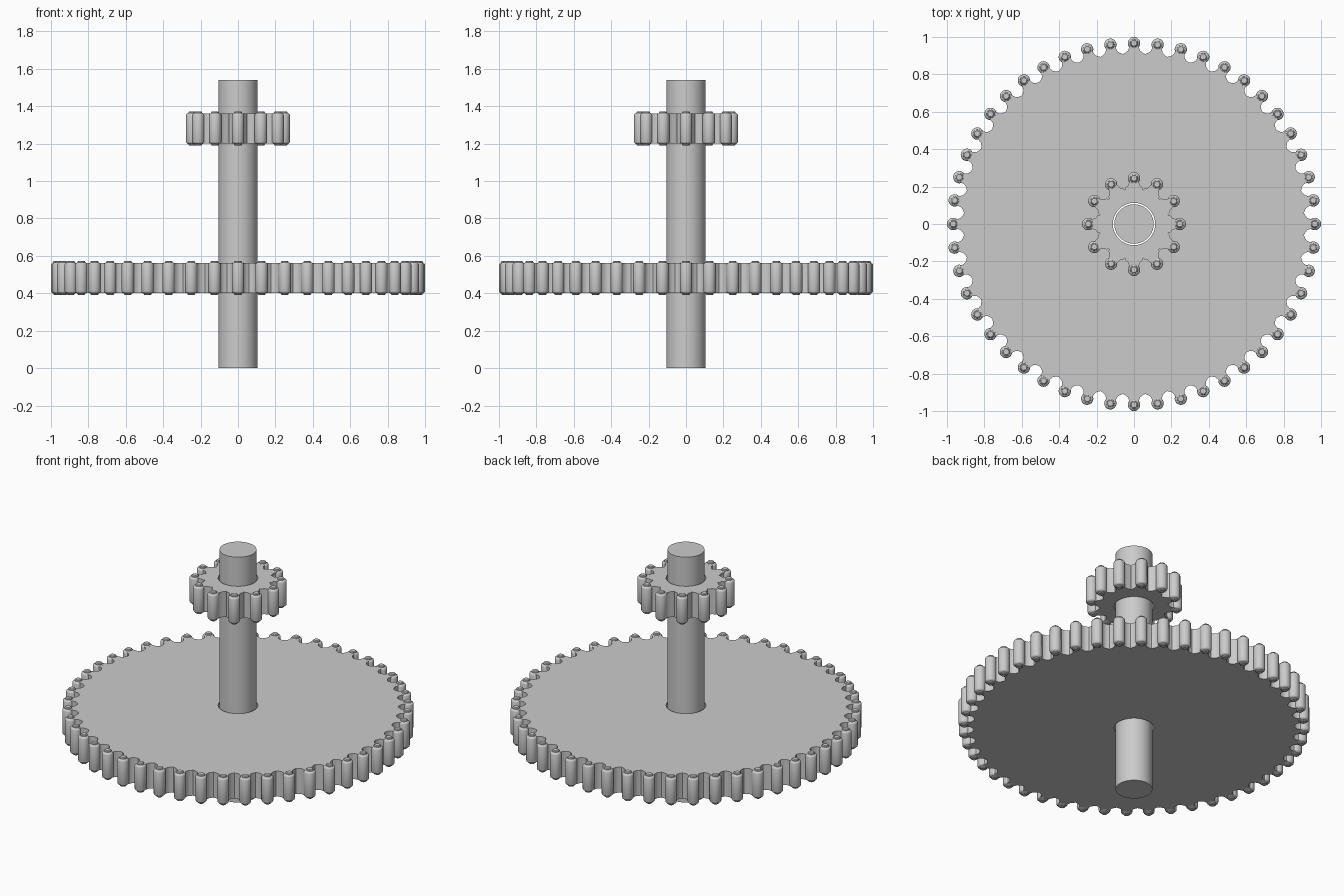
import bpy, bmesh, math
from math import sin, cos, pi

if "Cube" in bpy.data.objects:
    bpy.data.objects.remove(bpy.data.objects["Cube"])

PIN_R, HOLE_R = 0.033, 0.113

def finish(name, bm):
    bmesh.ops.recalc_face_normals(bm, faces=bm.faces)
    me = bpy.data.meshes.new(name)
    bm.to_mesh(me)
    bm.free()
    ob = bpy.data.objects.new(name, me)
    bpy.context.collection.objects.link(ob)
    bpy.context.view_layer.objects.active = ob
    ob.select_set(True)
    bpy.ops.object.shade_smooth_by_angle(angle=math.radians(35))
    ob.select_set(False)
    return ob

def lathe(bm, profile, segs, cx=0, cy=0):
    # closed solid of revolution from (radius, z) points
    rings = [[bm.verts.new((cx + r * cos(2 * pi * i / segs), cy + r * sin(2 * pi * i / segs), z))
              for i in range(segs)] for r, z in profile]
    for a, b in zip(rings, rings[1:]):
        for i in range(segs):
            j = (i + 1) % segs
            bm.faces.new((a[i], a[j], b[j], b[i]))
    bm.faces.new(rings[0][::-1])
    bm.faces.new(rings[-1])

def gear(name, teeth, pitch_r, zc, half=0.08):
    # toothed plate with a bore
    tooth = [(-0.044, -0.05), (-0.032, -0.04), (-0.025, -0.018), (-0.022, 0.0),
             (0.022, 0.0), (0.025, -0.018), (0.032, -0.04), (0.044, -0.05)]
    outline = []
    for k in range(teeth):
        a = 2 * pi * k / teeth
        for t, r in tooth:
            outline.append(((pitch_r + r) * cos(a) - t * sin(a), (pitch_r + r) * sin(a) + t * cos(a)))
        m = a + pi / teeth
        outline.append(((pitch_r - 0.056) * cos(m), (pitch_r - 0.056) * sin(m)))
    bore = []
    for x, y in outline:
        a = math.atan2(y, x)
        bore.append((HOLE_R * cos(a), HOLE_R * sin(a)))
    bm = bmesh.new()
    loops = [[bm.verts.new((x, y, z)) for x, y in pts]
             for pts, z in ((outline, zc - half), (outline, zc + half), (bore, zc + half), (bore, zc - half))]
    n = len(outline)
    for s in range(4):
        a, b = loops[s], loops[(s + 1) % 4]
        for i in range(n):
            j = (i + 1) % n
            bm.faces.new((a[i], a[j], b[j], b[i]))
    finish(name, bm)

    # round pins with stepped, bevelled ends along the tooth tips
    half_pin = [(PIN_R, 0.072), (0.031, 0.077), (0.025, 0.081), (0.021, 0.083),
                (0.020, 0.088), (0.015, 0.092)]
    prof = [(r, zc - z) for r, z in reversed(half_pin)] + [(r, zc + z) for r, z in half_pin]
    bm = bmesh.new()
    for k in range(teeth):
        a = 2 * pi * k / teeth
        lathe(bm, prof, 20, pitch_r * cos(a), pitch_r * sin(a))
    finish(name + "_tooth_pins", bm)

# central shaft
bm = bmesh.new()
lathe(bm, [(0.105, 0), (0.105, 1.54)], 64)
finish("shaft", bm)

# large lower gear and small upper gear
gear("large_gear", 48, 0.967, 0.482)
gear("small_gear", 12, 0.245, 1.281)
